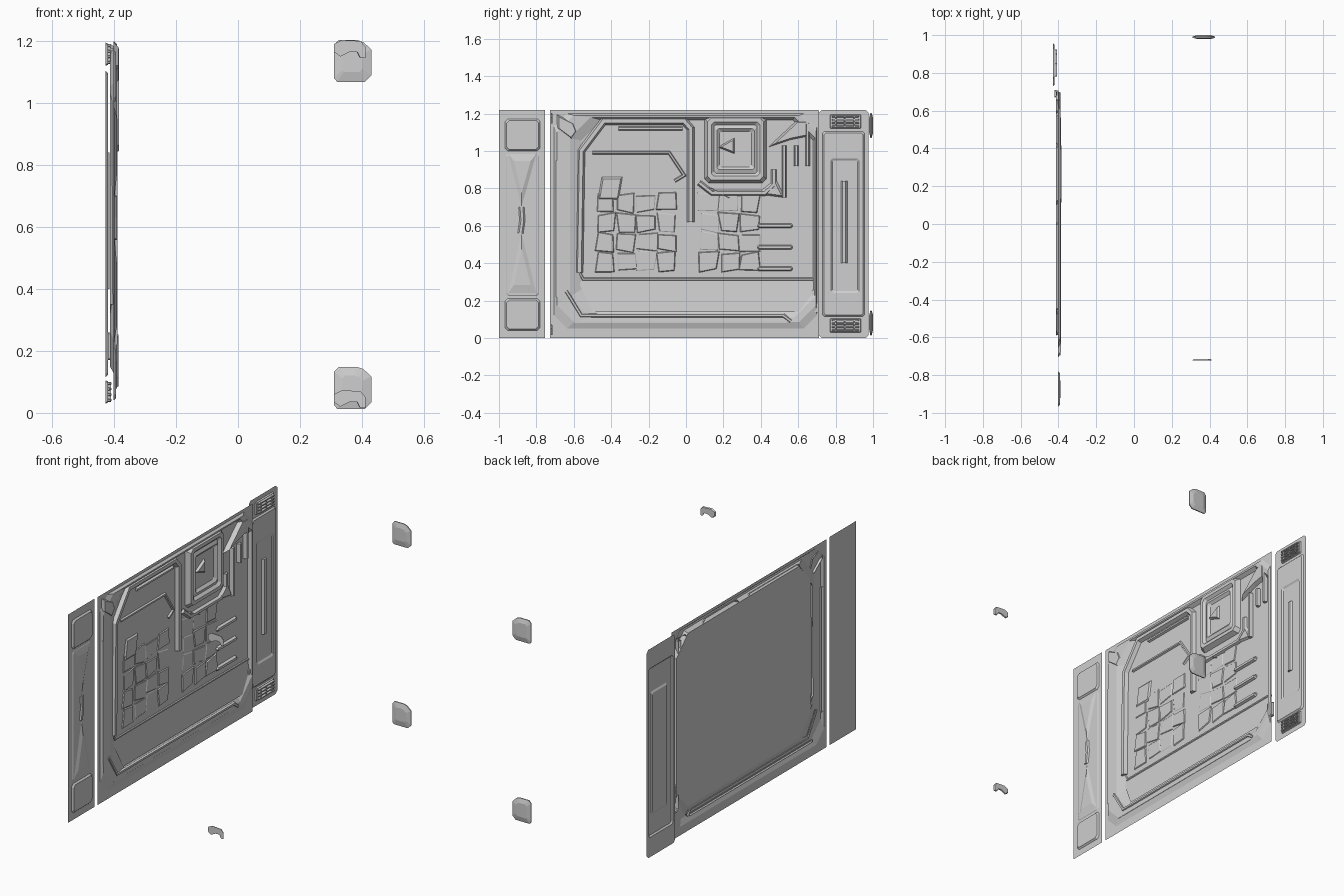
import bpy, math, random
from mathutils import Vector

if "Cube" in bpy.data.objects:
    bpy.data.objects.remove(bpy.data.objects["Cube"])

random.seed(4)
grey = bpy.data.materials.new("light_grey")
grey.diffuse_color = (0.62, 0.62, 0.62, 1)
grey.use_nodes = True
grey.node_tree.nodes["Principled BSDF"].inputs["Base Color"].default_value = grey.diffuse_color


def make(name, verts, faces):
    me = bpy.data.meshes.new(name)
    me.from_pydata(verts, [], faces)
    me.materials.append(grey)
    ob = bpy.data.objects.new(name, me)
    bpy.context.collection.objects.link(ob)
    return ob


def loft(name, loops, cap=True):
    """Join nested outlines; each is (list of (y, z), x)."""
    n = len(loops[0][0])
    verts = [(x, y, z) for pts, x in loops for y, z in pts]
    faces = []
    for r in range(len(loops) - 1):
        for i in range(n):
            j = (i + 1) % n
            faces.append((r * n + i, r * n + j, (r + 1) * n + j, (r + 1) * n + i))
    if cap:
        faces.append(tuple(range((len(loops) - 1) * n, len(loops) * n)))
    return make(name, verts, faces)


def octo(y0, z0, y1, z1, c):
    """Rectangle with cut corners, counter-clockwise seen from +x."""
    return [(y0 + c, z0), (y1 - c, z0), (y1, z0 + c), (y1, z1 - c),
            (y1 - c, z1), (y0 + c, z1), (y0, z1 - c), (y0, z0 + c)]


def pad(name, box, c, x0, x1, inset):
    y0, z0, y1, z1 = box
    k = inset
    return loft(name, [(octo(y0, z0, y1, z1, c), x0),
                       (octo(y0 + k, z0 + k, y1 - k, z1 - k, c), x1)])


def raised(name, pts, x0, x1, shrink):
    """Raised shape whose top is scaled towards its middle."""
    cy = sum(p[0] for p in pts) / len(pts)
    cz = sum(p[1] for p in pts) / len(pts)
    top = [(cy + (y - cy) * shrink, cz + (z - cz) * shrink) for y, z in pts]
    return loft(name, [(pts, x0), (top, x1)])


def ridge(name, path, w, x0, x1):
    """Bevelled bead following a (y, z) path."""
    p = [Vector(q) for q in path]
    verts, faces = [], []
    for i, q in enumerate(p):
        a = (q - p[i - 1]).normalized() if i else (p[1] - q).normalized()
        b = (p[i + 1] - q).normalized() if i < len(p) - 1 else a
        d = (a + b).normalized()
        n = Vector((-d.y, d.x)) / max(0.5, d.dot(a))
        for s, x in ((.5, x0), (.25, x1), (-.25, x1), (-.5, x0)):
            v = q + n * w * s
            verts.append((x, v.x, v.y))
    for i in range(len(p) - 1):
        for k in range(3):
            a, b = i * 4 + k, i * 4 + 4 + k
            faces.append((a, a + 1, b + 1, b))
    e = len(verts) - 4
    faces += [(3, 2, 1, 0), (e, e + 1, e + 2, e + 3)]
    return make(name, verts, faces)


# Narrow left strip: sheet, end pads and hourglass ridges
L = -0.402
loft("left_strip_sheet", [(octo(-1, 0, -.755, 1.22, .001), L)])
for i, z in enumerate((.04, 1.0)):
    pad(f"left_strip_pad_{i}", (-.967, z, -.78, z + .172), .015, L, -.393, .008)
pad("left_strip_middle", (-.962, .225, -.785, .985), .01, L, -.398, .006)
for i, (za, zb) in enumerate(((.985, .70), (.24, .56))):
    tri = [(-.95, za), (-.88, zb), (-.80, za)]
    raised(f"left_strip_wedge_{i}", tri if za > zb else tri[::-1], -.398, -.39, .6)
ridge("left_strip_spine", [(-.885, .56), (-.875, .63), (-.88, .70)], .03, -.398, -.391)

# Main panel: one pressed sheet with raised rim and sunken field
F = -0.413
loft("main_panel", [
    (octo(-.727, 0, .71, 1.218, .001), -.402),
    (octo(-.705, .05, .70, 1.20, .07), -.402),
    (octo(-.69, .085, .695, 1.19, .09), -.390),
    (octo(-.62, .11, .69, 1.18, .11), -.392),
    (octo(-.56, .15, .68, 1.165, .11), F)])
# Sloped shelf along the bottom
make("bottom_shelf", [(F, -.58, .31), (F, .70, .31), (-.395, .70, .14), (-.395, -.50, .14)],
     [(0, 3, 2, 1)])
ridge("shelf_edge", [(-.58, .37), (-.55, .315), (.69, .315)], .015, F, -.408)
ridge("bottom_bead", [(-.64, .25), (-.56, .12), (.52, .12), (.56, .09)], .022, -.396, -.386)
ridge("bottom_lip", [(-.60, .085), (.54, .085)], .015, -.40, -.390)
ridge("left_bead", [(-.69, .95), (-.69, .22)], .018, -.40, -.389)

# Beads around the upper left bay
ridge("bay_bead", [(.025, .62), (.025, 1.12), (-.01, 1.16), (-.44, 1.16),
                   (-.56, 1.0), (-.57, .35)], .04, F, -.392)
ridge("bay_top_bar", [(-.36, 1.12), (-.02, 1.12)], .02, F, -.401)
ridge("bay_middle_bar", [(-.50, .99), (-.09, .99), (-.01, .87), (-.06, .84)], .018, F, -.404)
raised("bay_slope", [(-.47, .74), (-.36, .74), (-.34, .86), (-.45, .86)], F, -.405, .85)
raised("corner_hook", [(-.69, 1.12), (-.61, 1.06), (-.58, 1.10), (-.60, 1.15), (-.69, 1.195)],
       -.402, -.386, .8)

# Raised square bezel with a sunken centre and a pointer
loft("square_bezel", [
    (octo(.10, .83, .43, 1.19, .02), F),
    (octo(.115, .845, .415, 1.175, .02), -.384),
    (octo(.135, .865, .395, 1.155, .015), -.384),
    (octo(.15, .88, .38, 1.14, .01), -.398),
    (octo(.165, .90, .365, 1.12, .01), -.390),
    (octo(.18, .915, .35, 1.105, .01), -.403)])
raised("pointer", [(.17, 1.02), (.26, .985), (.26, 1.07)], -.403, -.390, .7)
ridge("bezel_bracket", [(.07, .83), (.14, .775), (.42, .775), (.47, .82), (.47, .90)],
      .03, F, -.398)
raised("bracket_foot_left", [(.07, .82), (.25, .74), (.14, .80)], F, -.400, .7)
raised("bracket_foot_right", [(.38, .77), (.53, .75), (.48, .85)], F, -.400, .7)

# Fan of fins and upright bars at the upper right
raised("fin_block", [(.44, 1.02), (.56, 1.06), (.66, 1.08), (.66, 1.17), (.60, 1.17)],
       F, -.388, .75)
for i, (y, z0, z1) in enumerate(((.525, .75, 1.03), (.59, .92, 1.03), (.65, .92, 1.15))):
    ridge(f"upright_bar_{i}", [(y, z0), (y, z1)], .024, F, -.392)
for i, z in enumerate((.37, .485, .60)):
    pad(f"side_bar_{i}", (.38, z - .013, .57, z + .013), .008, F, -.399, .006)

# Low uneven tiles in the middle of the field
for c in range(8):
    for r in range(4):
        y, z = -.48 + c * .11, .36 + r * .105
        if c == 4:
            continue
        j = lambda: random.uniform(-.012, .012)
        q = [(y + j(), z + j()), (y + .10 + j(), z + j()),
             (y + .10 + j(), z + .095 + j()), (y + j(), z + .095 + j())]
        raised(f"tile_{c}_{r}", q, F, F + random.uniform(.002, .006), .92)

# Small latch block by the right edge
pad("latch", (.67, .17, .71, .26), .004, -.42, -.40, .004)

# Right strip set behind the main panel
R = -0.428
loft("right_strip_sheet", [
    (octo(.712, 0, .975, 1.22, .015), R),
    (octo(.73, .115, .955, 1.105, .01), R),
    (octo(.738, .123, .947, 1.097, .01), -.420),
    (octo(.775, .24, .925, .96, .008), -.420),
    (octo(.783, .25, .917, .95, .008), -.426)])
ridge("right_strip_column", [(.845, .40), (.845, .84)], .035, -.426, -.414)

# Grilles at both ends of the right strip
for e, z in enumerate((.03, 1.12)):
    pad(f"grille_base_{e}", (.77, z, .935, z + .075), .004, R, -.420, .003)
    for i in range(4):
        zz = z + .011 + i * .018
        pad(f"grille_slat_{e}_{i}", (.78, zz - .005, .925, zz + .005), .002, -.42, -.408, .002)
    for i in range(3):
        yy = .80 + i * .05
        pad(f"grille_rib_{e}_{i}", (yy - .004, z + .005, yy + .004, z + .07), .002, -.42, -.410, .001)


def prism_y(name, outline, rings):
    """Closed solid from an (x, z) outline; rings are (y, scale)."""
    n = len(outline)
    cx = sum(p[0] for p in outline) / n
    cz = sum(p[1] for p in outline) / n
    verts = [(cx + (x - cx) * s, y, cz + (z - cz) * s) for y, s in rings for x, z in outline]
    faces = [tuple(range(n)), tuple(reversed(range(len(verts) - n, len(verts))))]
    for r in range(len(rings) - 1):
        for i in range(n):
            j = (i + 1) % n
            faces.append((r * n + i, (r + 1) * n + i, (r + 1) * n + j, r * n + j))
    return make(name, verts, faces)


# Loose corner caps and hooks on the far side, top and bottom
cap = [(.31, .012), (.32, 0), (.41, 0), (.43, .02), (.43, .105), (.405, .128),
       (.385, .135), (.325, .135), (.31, .12)]
hook = [(.31, .02), (.33, .005), (.36, .02), (.385, .02), (.395, 0), (.412, 0),
        (.412, .035), (.395, .055), (.335, .058), (.31, .045)]
for i, (zc, zh) in enumerate(((.013, .015), (1.068, 1.145))):
    prism_y(f"corner_cap_{i}", [(x, z + zc) for x, z in cap],
            ((.979, .55), (.986, 1), (.992, 1), (1.0, .6)))
    prism_y(f"hook_{i}", [(x, z + zh) for x, z in hook], ((-.722, 1), (-.714, .9)))
